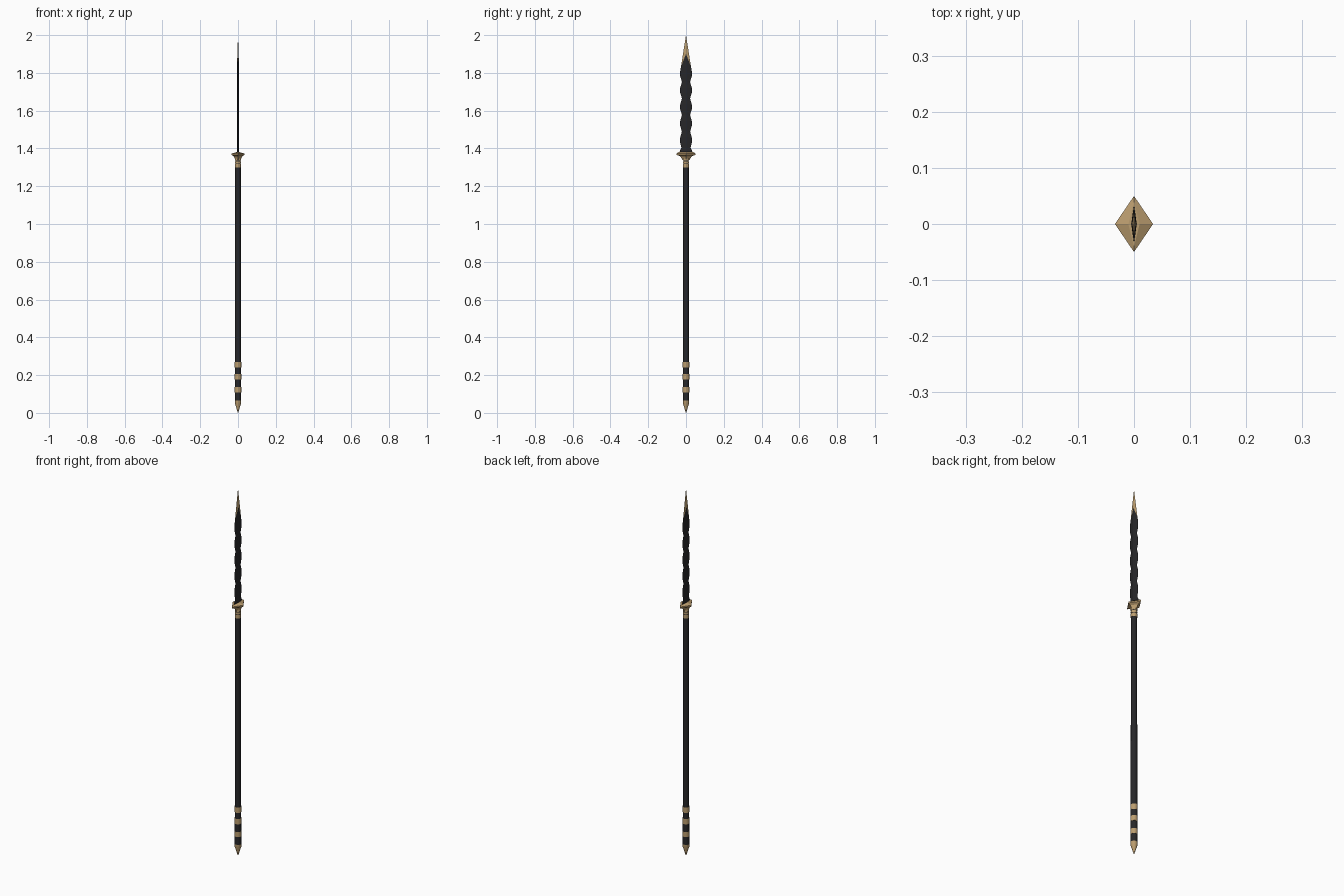
import bpy, bmesh, math

if "Cube" in bpy.data.objects:
    bpy.data.objects.remove(bpy.data.objects["Cube"])


def material(name, rgb):
    m = bpy.data.materials.new(name)
    m.diffuse_color = (*rgb, 1)
    m.use_nodes = True
    m.node_tree.nodes["Principled BSDF"].inputs["Base Color"].default_value = m.diffuse_color
    return m


BLACK = material("black", (0.020, 0.020, 0.022))
GOLD = material("antique gold", (0.50, 0.34, 0.16))


def finish(bm, name, mats, smooth=False):
    bmesh.ops.remove_doubles(bm, verts=bm.verts, dist=1e-5)
    bmesh.ops.recalc_face_normals(bm, faces=bm.faces)
    me = bpy.data.meshes.new(name)
    bm.to_mesh(me)
    bm.free()
    ob = bpy.data.objects.new(name, me)
    bpy.context.collection.objects.link(ob)
    for m in mats:
        me.materials.append(m)
    if smooth:
        bpy.context.view_layer.objects.active = ob
        ob.select_set(True)
        bpy.ops.object.shade_smooth_by_angle(angle=math.radians(40))
        ob.select_set(False)
    return ob


def loft(name, sections, sides, mat, smooth=False):
    """Stack of (half x, half y, z) rings, capped at both ends."""
    bm = bmesh.new()
    rings = []
    for rx, ry, z in sections:
        rings.append([bm.verts.new((rx * math.cos(2 * math.pi * i / sides),
                                    ry * math.sin(2 * math.pi * i / sides), z))
                      for i in range(sides)])
    for a, b in zip(rings, rings[1:]):
        for i in range(sides):
            j = (i + 1) % sides
            bm.faces.new((a[i], a[j], b[j], b[i]))
    bm.faces.new(rings[0])
    bm.faces.new(rings[-1])
    return finish(bm, name, [mat], smooth)


def ring(name, z0, z1, r, mat):
    return loft(name, [(r, r, z0), (r, r, z1)], 16, mat, True)


# Shaft, slightly tapered
loft("shaft", [(0.0165, 0.0165, 0.06), (0.0145, 0.0145, 1.345)], 16, BLACK, True)

# Butt spike
loft("butt_spike", [(0.0005, 0.0005, 0.0), (0.0165, 0.0165, 0.05),
                    (0.0172, 0.0172, 0.066)], 16, GOLD, True)

# Lower bands
for i, (z0, z1) in enumerate([(0.108, 0.136), (0.178, 0.207), (0.240, 0.270)]):
    ring(f"lower_band_{i + 1}", z0, z1, 0.0175, GOLD)

# Collar bands below the guard
for i, (z0, z1) in enumerate([(1.298, 1.317), (1.321, 1.331), (1.335, 1.347)]):
    ring(f"collar_band_{i + 1}", z0, z1, 0.0158, GOLD)

# Diamond guard
loft("guard", [(0.015, 0.018, 1.340), (0.022, 0.030, 1.358), (0.034, 0.050, 1.366),
               (0.034, 0.050, 1.373), (0.010, 0.040, 1.380)], 4, GOLD)

# Scalloped blade with a raised spine and gold tip
profile = [(1.370, 0.034), (1.385, 0.033), (1.405, 0.024), (1.425, 0.030)]
for k in range(5):
    z = 1.445 + 0.0875 * k
    profile += [(z - 0.012, 0.031), (z + 0.012, 0.031)]
    if k < 4:
        profile += [(z + 0.032, 0.025), (z + 0.044, 0.022), (z + 0.056, 0.025)]
profile.append((1.835, 0.026))
T = 0.005
bm = bmesh.new()
for sx in (-1, 1):
    for sy in (-1, 1):
        def face(pts, index=0):
            f = bm.faces.new([bm.verts.new((sx * x, sy * y, z)) for x, y, z in pts])
            f.material_index = index
        for (z0, w0), (z1, w1) in zip(profile, profile[1:]):
            face([(T, 0, z0), (0, w0, z0), (0, w1, z1), (T, 0, z1)])
        z, w = profile[-1]
        # black tongue running up the spine, gold along the edges
        face([(T, 0, z), (0, w, z), (T * 0.7, 0, 1.90)])
        face([(0, w, z), (0, 0.012, 1.925), (T * 0.7, 0, 1.90)], 1)
        face([(0, 0.012, 1.925), (0, 0, 2.0), (T * 0.7, 0, 1.90)], 1)
finish(bm, "blade", [BLACK, GOLD])
